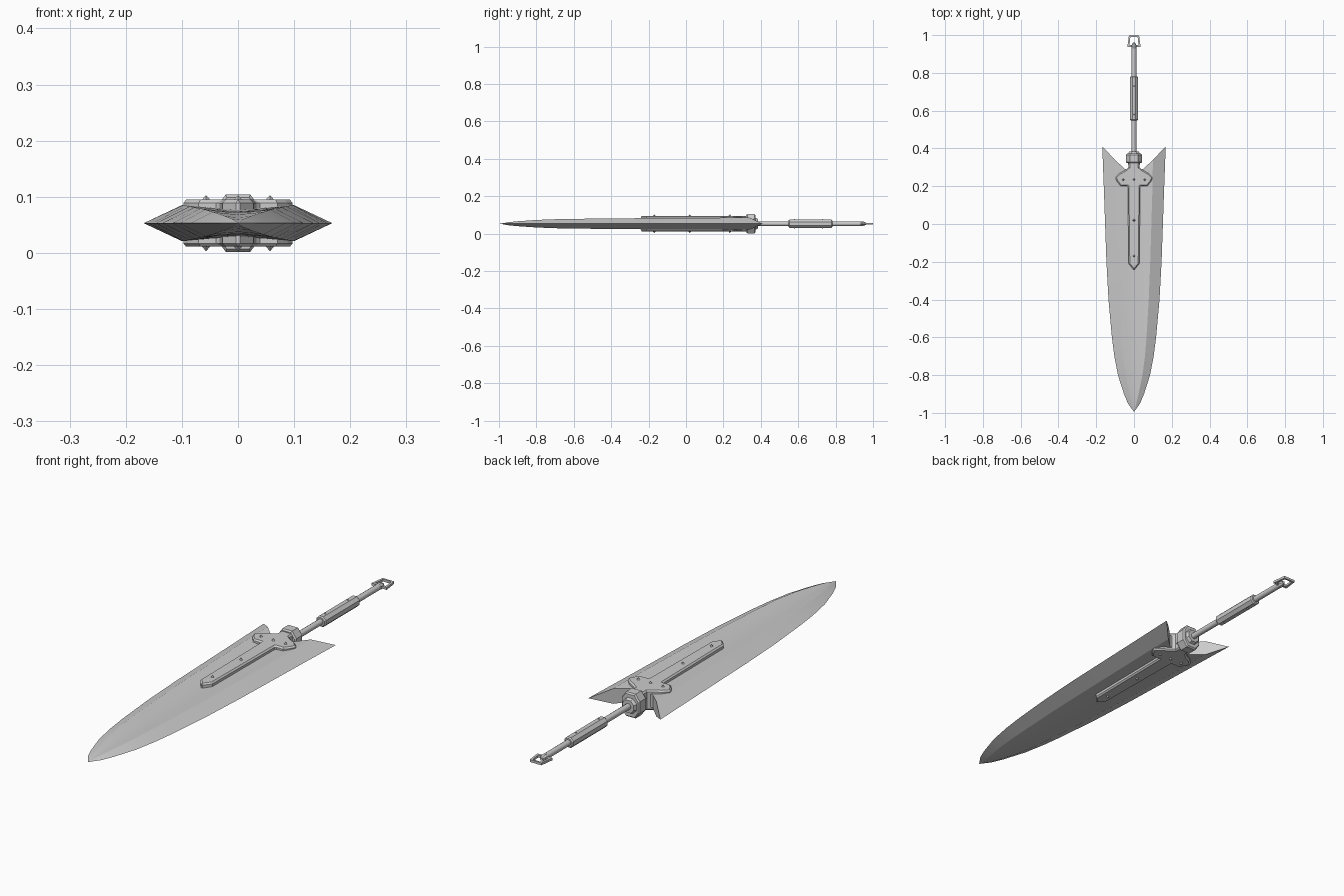
import bpy, bmesh, math

if "Cube" in bpy.data.objects:
    bpy.data.objects.remove(bpy.data.objects["Cube"])

MID = 0.053
steel = bpy.data.materials.new("steel grey")
steel.diffuse_color = (0.6, 0.6, 0.6, 1)
steel.use_nodes = True
steel.node_tree.nodes["Principled BSDF"].inputs["Base Color"].default_value = steel.diffuse_color


def make(name, verts, faces, smooth=None):
    me = bpy.data.meshes.new(name)
    me.from_pydata(verts, [], faces)
    bm = bmesh.new()
    bm.from_mesh(me)
    bmesh.ops.remove_doubles(bm, verts=bm.verts, dist=1e-5)
    bmesh.ops.recalc_face_normals(bm, faces=bm.faces)
    bm.to_mesh(me)
    bm.free()
    ob = bpy.data.objects.new(name, me)
    bpy.context.collection.objects.link(ob)
    me.materials.append(steel)
    if smooth:
        bpy.ops.object.select_all(action='DESELECT')
        ob.select_set(True)
        bpy.context.view_layer.objects.active = ob
        bpy.ops.object.shade_smooth_by_angle(angle=math.radians(smooth))
    return ob


def loft(name, rings, smooth=None):
    """Skin a list of equal rings and cap both ends."""
    n = len(rings[0])
    verts = [p for r in rings for p in r]
    faces = [(i * n + j, i * n + (j + 1) % n, (i + 1) * n + (j + 1) % n, (i + 1) * n + j)
             for i in range(len(rings) - 1) for j in range(n)]
    faces += [tuple(range(n)), tuple(range(len(verts) - n, len(verts)))]
    return make(name, verts, faces, smooth)


def rod(name, profile, sides, smooth=None):
    """Lathe (y, radius) pairs around the long axis."""
    return loft(name, [[(r * math.cos(math.tau * (k + .5) / sides), y,
                         MID + r * math.sin(math.tau * (k + .5) / sides)) for k in range(sides)]
                       for y, r in profile], smooth)


# Blade: rows of (y, half width, ridge half width, half thickness)
rows = [(-.95, .032, .012, .008), (-.9, .053, .024, .013), (-.8, .085, .045, .020),
        (-.7, .104, .058, .024), (-.6, .117, .066, .026), (-.4, .135, .078, .028),
        (-.2, .146, .086, .030), (0, .153, .092, .031), (.2, .160, .098, .032)]


def section(ys, w, r, t):
    pts = [(w, ys[3], 0), (r, ys[2], t), (r / 2, ys[1], t * .86), (0, ys[0], t * .78)]
    top = pts + [(-x, y, z) for x, y, z in pts[2::-1]]
    return [(x, y, MID + z) for x, y, z in top + [(x, y, -z) for x, y, z in top[-2:0:-1]]]


tip = [(0, -.995, MID)] * 12
rings = [section([y] * 4, w, r, t) for y, w, r, t in rows]
rings.append(section((.29, .292, .34, .41), .168, .10, .032))
n = 12
verts = [p for r in [tip] + rings for p in r]
faces = [(i * n + j, i * n + (j + 1) % n, (i + 1) * n + (j + 1) % n, (i + 1) * n + j)
         for i in range(len(rings)) for j in range(n)]
b = len(rings) * n
# Notched rear wall between the two prongs
faces += [(b, b + 1, b + 11), (b + 5, b + 6, b + 7)]
faces += [(b + j, b + j + 1, b + 11 - j, b + 12 - j) for j in range(1, 5)]
make("blade", verts, faces, 12)

# Guard plate with its long central strip, on both blade faces
half = [(.028, .33), (.028, .30), (.05, .283), (.075, .27), (.10, .245), (.088, .222), (.07, .2),
        (.033, .2), (.028, -.21)]
outline = half + [(0, -.245)] + [(-x, y) for x, y in reversed(half)]
plate = loft("guard_plate", [[(x, y, MID + z) for x, y in outline] for z in (-.042, .042)])
bev = plate.modifiers.new("chamfer", 'BEVEL')
bev.width, bev.segments, bev.limit_method = .006, 1, 'ANGLE'
bev.angle_limit = math.radians(60)

# Pointed studs on the guard, strip and grip
studs = [(-.057, .235, .041), (.057, .235, .041), (0, .235, .041), (0, .02, .041), (0, -.17, .041),
         (0, .58, .018), (0, .73, .018)]
for i, (x, y, h) in enumerate(studs):
    for s in (1, -1):
        d = .008
        base = [(x + d, y, MID + s * h), (x, y + d, MID + s * h),
                (x - d, y, MID + s * h), (x, y - d, MID + s * h)]
        make(f"stud_{i}_{'top' if s > 0 else 'bottom'}", base + [(x, y, MID + s * (h + .009))],
             [(0, 1, 2, 3)] + [(k, (k + 1) % 4, 4) for k in range(4)])


# Collar: tall octagonal nut, with a smaller ring on each side
def octagon(y, s):
    q = [(.042, .024), (.022, .051)]
    p = q + [(-x, z) for x, z in q[::-1]]
    p += [(-x, -z) for x, z in p]
    return [(x * s, y, MID + z * s) for x, z in p]


loft("collar", [octagon(y, s) for y, s in ((.322, .9), (.328, 1), (.366, 1), (.372, .9))])
rod("collar_ring", [(.30, .03), (.322, .034), (.372, .034), (.384, .028)], 8)

# Handle rod, grip and pommel end
rod("handle_rod", [(.37, .0125), (.945, .0125)], 12, 40)
rod("grip", [(.548, .019), (.553, .0235), (.777, .0235), (.782, .019)], 8)
rod("pommel_cap", [(.93, .013), (.945, .014), (.962, .006)], 8)

# Thin tapered pommel loop
outer = [(-.035, .937), (.035, .937), (.027, .999), (-.027, .999)]
inner = [(-.024, .947), (.024, .947), (.019, .991), (-.019, .991)]
verts = [(x, y, MID + z) for z in (-.005, .005) for x, y in outer + inner]
faces = []
for k in range(4):
    m = (k + 1) % 4
    faces += [(k, m, m + 4, k + 4), (k + 8, m + 8, m + 12, k + 12),
              (k, m, m + 8, k + 8), (k + 4, m + 4, m + 12, k + 12)]
make("pommel_loop", verts, faces)
